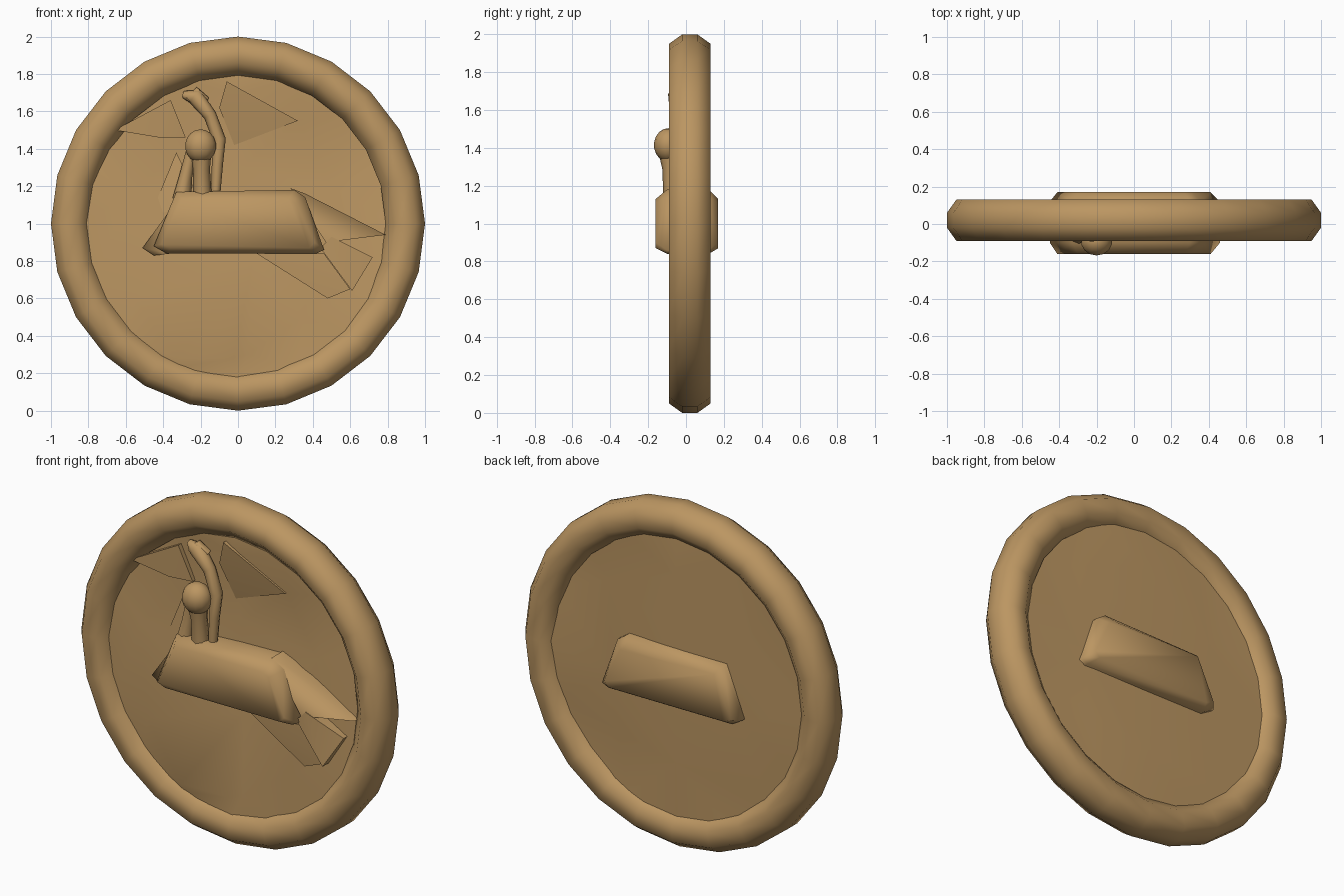
import bpy, bmesh, math
from mathutils import Vector
from mathutils.geometry import delaunay_2d_cdt

if "Cube" in bpy.data.objects:
    bpy.data.objects.remove(bpy.data.objects["Cube"])

tan = bpy.data.materials.new("warm tan")
tan.diffuse_color = (0.50, 0.305, 0.122, 1)
tan.use_nodes = True
tan.node_tree.nodes["Principled BSDF"].inputs["Base Color"].default_value = tan.diffuse_color


def finish(name, bm, angle=40, recalc=True):
    if recalc:
        bmesh.ops.recalc_face_normals(bm, faces=bm.faces)
    me = bpy.data.meshes.new(name)
    bm.to_mesh(me)
    bm.free()
    ob = bpy.data.objects.new(name, me)
    bpy.context.collection.objects.link(ob)
    me.materials.append(tan)
    bpy.ops.object.select_all(action='DESELECT')
    ob.select_set(True)
    bpy.context.view_layer.objects.active = ob
    bpy.ops.object.shade_smooth_by_angle(angle=math.radians(angle))
    return ob


def hull(name, pts, angle=40):
    """Convex solid around a few points."""
    bm = bmesh.new()
    vs = [bm.verts.new(p) for p in pts]
    bmesh.ops.convex_hull(bm, input=vs)
    loose = [v for v in bm.verts if not v.link_faces]
    bmesh.ops.delete(bm, geom=loose, context='VERTS')
    return finish(name, bm, angle)


def slab(name, outline, back=0.05):
    """Solid wedge from an x-z outline, each point with its own front depth."""
    return hull(name, [(x, y, z) for x, z, f in outline for y in (f, back)], 75)


def limb(name, path, sides=8):
    """Tapered tube through (x, y, z, radius) points with closed ends."""
    bm = bmesh.new()
    rings = []
    for i, p in enumerate(path):
        c = Vector(p[:3])
        d = Vector(path[min(i + 1, len(path) - 1)][:3]) - Vector(path[max(i - 1, 0)][:3])
        u = d.cross(Vector((0, 1, 0))).normalized()
        w = d.cross(u).normalized()
        rings.append([bm.verts.new(c + p[3] * (u * math.cos(a) + w * math.sin(a)))
                      for a in (2 * math.pi * k / sides for k in range(sides))])
    for a, b in zip(rings, rings[1:]):
        for k in range(sides):
            n = (k + 1) % sides
            bm.faces.new((a[k], a[n], b[n], b[k]))
    bm.faces.new(rings[0])
    bm.faces.new(rings[-1])
    return finish(name, bm, 70)


def relief(name, rim, inner, facing):
    """Creased panel: rim depths around the wheel plus (x, z, depth) points inside."""
    pts = []
    for i, d in enumerate(rim):
        a = 2 * math.pi * i / len(rim)
        pts.append((0.83 * math.cos(a), 1 + 0.83 * math.sin(a), d))
    pts += inner
    co, _, faces, *_ = delaunay_2d_cdt([Vector(p[:2]) for p in pts], [], [], 0, 1e-5)
    bm = bmesh.new()
    vs = [bm.verts.new((c.x, min(pts, key=lambda p: (p[0] - c.x) ** 2 + (p[1] - c.y) ** 2)[2], c.y))
          for c in co]
    for f in faces:
        face = bm.faces.new([vs[i] for i in f])
        face.normal_update()
        if face.normal.y * facing < 0:
            face.normal_flip()
    finish(name, bm, 28, False)


# Outer rim: octagonal section swept around the wheel
bm = bmesh.new()
section = [(1.0, -0.02), (1.0, 0.06), (0.95, 0.13), (0.86, 0.13),
           (0.80, 0.08), (0.79, -0.02), (0.86, -0.09), (0.95, -0.09)]
N = 24
loops = []
for i in range(N):
    a = 2 * math.pi * i / N
    loops.append([bm.verts.new((r * math.cos(a), y, 1 + r * math.sin(a))) for r, y in section])
for i in range(N):
    a, b = loops[i], loops[(i + 1) % N]
    for k in range(8):
        n = (k + 1) % 8
        bm.faces.new((a[k], a[n], b[n], b[k]))
finish("rim", bm, 75)

# Creased infill: the front is nearer below and recedes above, the back is almost flat
relief("front_panel",
       [-0.02, 0.03, 0.02, -0.02, -0.02, -0.02, -0.01, -0.03, -0.04, -0.04, -0.04, -0.05,
        -0.05, -0.04, -0.04, -0.03],
       [(0.0, 1.29, 0.03), (0.32, 1.55, -0.01), (-0.02, 1.70, -0.03), (-0.30, 1.40, 0.01),
        (-0.60, 1.15, -0.04), (0.08, 0.80, -0.06), (-0.02, 0.28, -0.06), (0.05, 0.30, -0.03),
        (0.35, 0.50, -0.04), (-0.33, 0.28, -0.06), (-0.55, 0.60, -0.05), (0.5, 1.2, 0.02)], -1)
relief("back_panel",
       [0.09, 0.07, 0.07, 0.09, 0.09, 0.09, 0.09, 0.09, 0.09, 0.09, 0.08, 0.09,
        0.09, 0.09, 0.07, 0.08],
       [(0.0, 1.25, 0.10), (0.0, 1.6, 0.10), (-0.45, 1.30, 0.085), (0.42, 0.90, 0.10),
        (-0.42, 0.86, 0.10), (0.0, 0.50, 0.095), (0.45, 1.45, 0.07), (0.38, 0.58, 0.075)], 1)

# Bench block passing through the wheel, chamfered at both ends
outer = [(-0.33, 1.17), (0.30, 1.18), (0.36, 1.14), (0.46, 0.86),
         (0.42, 0.84), (-0.38, 0.84), (-0.45, 0.88)]
inner = [(-0.30, 1.13), (0.27, 1.13), (0.31, 1.11), (0.41, 0.90),
         (0.38, 0.87), (-0.36, 0.87), (-0.41, 0.89)]
hull("bench", [(x, y, z) for x, z in outer for y in (-0.10, 0.12)] +
     [(x, y, z) for x, z in inner for y in (-0.16, 0.17)], 80)

# Head and slim seated body
bm = bmesh.new()
bmesh.ops.create_uvsphere(bm, u_segments=14, v_segments=9, radius=0.085)
for v in bm.verts:
    v.co = (v.co.x - 0.20, v.co.y * 0.9 - 0.093, v.co.z * 1.05 + 1.415)
finish("head", bm, 60)
limb("neck", [(-0.20, -0.09, 1.40, 0.06), (-0.195, -0.08, 1.29, 0.045), (-0.19, -0.07, 1.14, 0.05)])
limb("left_strut", [(-0.25, -0.07, 1.38, 0.03), (-0.28, -0.06, 1.25, 0.035), (-0.30, -0.06, 1.13, 0.05)])

# Raised arm curling up to the rim
limb("raised_arm", [(-0.12, -0.06, 1.15, 0.025), (-0.11, -0.06, 1.32, 0.03), (-0.10, -0.055, 1.45, 0.035),
                    (-0.15, -0.05, 1.58, 0.035), (-0.23, -0.05, 1.68, 0.045), (-0.29, -0.03, 1.69, 0.02)])
limb("hand", [(-0.27, -0.05, 1.66, 0.02), (-0.22, -0.05, 1.70, 0.03), (-0.17, -0.03, 1.66, 0.02)])

# Draped fold and pointed foot on the left
slab("side_fold", [(-0.33, 1.38, -0.03), (-0.24, 1.20, -0.06), (-0.32, 1.08, -0.06),
                   (-0.47, 1.04, -0.03)])
slab("left_foot", [(-0.51, 0.87, -0.07), (-0.38, 1.05, -0.09), (-0.36, 0.84, -0.09),
                   (-0.45, 0.83, -0.07)])

# Angular wings on the right
slab("upper_wing", [(0.28, 1.19, -0.09), (0.36, 1.16, -0.07), (0.79, 0.94, -0.05),
                    (0.47, 0.90, -0.09)])
slab("lower_wing", [(0.44, 0.87, -0.09), (0.50, 0.93, -0.09), (0.72, 0.82, -0.05),
                    (0.61, 0.64, -0.09)])
slab("trailing_point", [(0.10, 0.84, -0.07), (0.46, 0.84, -0.08), (0.60, 0.65, -0.08),
                        (0.48, 0.60, -0.07)])

# Panels leaning against the rim at the top
slab("upper_panel", [(-0.06, 1.76, -0.05), (0.32, 1.55, -0.02), (-0.02, 1.42, 0.01),
                     (-0.10, 1.62, -0.03)])
slab("left_panel", [(-0.66, 1.50, -0.05), (-0.36, 1.66, -0.04), (-0.28, 1.46, -0.02),
                    (-0.42, 1.46, -0.04)])
